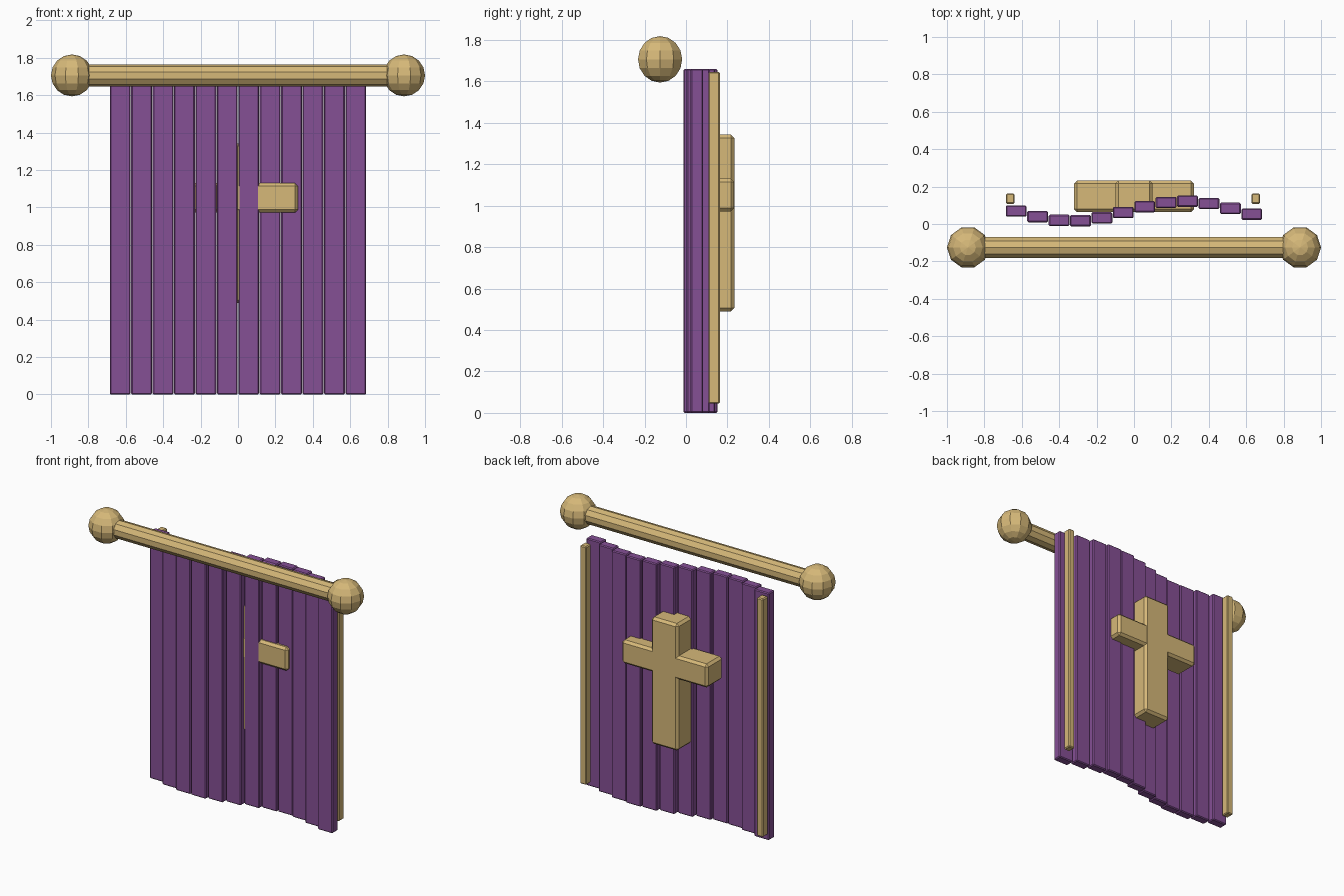
import bpy, bmesh, math
from mathutils import Matrix, Vector

if "Cube" in bpy.data.objects:
    bpy.data.objects.remove(bpy.data.objects["Cube"], do_unlink=True)


def material(name, rgb):
    mat = bpy.data.materials.new(name)
    mat.use_nodes = True
    colour = (*rgb, 1.0)
    mat.diffuse_color = colour
    mat.node_tree.nodes["Principled BSDF"].inputs["Base Color"].default_value = colour
    return mat


purple = material("purple cloth", (0.235, 0.08, 0.30))
gold = material("pale gold", (0.67, 0.48, 0.19))


def add_object(name, bm, mat):
    bmesh.ops.recalc_face_normals(bm, faces=bm.faces[:])
    mesh = bpy.data.meshes.new(name)
    bm.to_mesh(mesh)
    bm.free()
    mesh.materials.append(mat)
    obj = bpy.data.objects.new(name, mesh)
    bpy.context.collection.objects.link(obj)
    return obj


def box(name, low, high, mat, chamfer):
    """Chamfered box between two opposite corners."""
    low, high = Vector(low), Vector(high)
    bm = bmesh.new()
    bmesh.ops.create_cube(bm, size=1)
    bmesh.ops.scale(bm, vec=high - low, verts=bm.verts[:])
    bmesh.ops.bevel(bm, geom=bm.edges[:], offset=chamfer, segments=1, affect='EDGES')
    obj = add_object(name, bm, mat)
    obj.location = (low + high) / 2
    return obj


def lathe(name, profile, sides, mat, location, turn=None):
    """Spin (radius, height) points about z, then turn the result."""
    bm = bmesh.new()
    verts = [bm.verts.new((r, 0, h)) for r, h in profile]
    edges = [bm.edges.new(pair) for pair in zip(verts, verts[1:])]
    bmesh.ops.spin(bm, geom=verts + edges, cent=(0, 0, 0), axis=(0, 0, 1),
                   angle=math.tau, steps=sides)
    bmesh.ops.remove_doubles(bm, verts=bm.verts[:], dist=0.0005)
    if turn:
        bmesh.ops.transform(bm, matrix=turn, verts=bm.verts[:])
    obj = add_object(name, bm, mat)
    obj.location = location
    return obj


# Cloth: upright strips following a wave
STRIPS, PITCH, HALF_W, HALF_D = 12, 0.1145, 0.0555, 0.03
for i in range(STRIPS):
    x = (i - (STRIPS - 1) / 2) * PITCH
    y = 0.069 - 0.053 * math.sin(0.6 * i)
    box(f"cloth_strip_{i + 1}", (x - HALF_W, y - HALF_D, 0),
        (x + HALF_W, y + HALF_D, 1.66), purple, 0.006)

# Edge trims behind the outer strips
for name, x in (("right_trim", -0.662), ("left_trim", 0.651)):
    box(name, (x - 0.023, 0.108, 0.045), (x + 0.023, 0.163, 1.645), gold, 0.006)

# Cross emblem on the back, with one arm showing through the cloth
box("cross_upright", (-0.1, 0.064, 0.49), (0.1, 0.233, 1.343), gold, 0.016)
box("cross_bar", (-0.32, 0.063, 0.972), (0.32, 0.232, 1.13), gold, 0.016)

# Hanging rod and its ball ends
ROD_Y, ROD_Z, BALL_R = -0.125, 1.706, 0.112
lathe("rod", [(0, -0.87), (0.059, -0.87), (0.059, 0.87), (0, 0.87)], 10, gold,
      (0, ROD_Y, ROD_Z), Matrix.Rotation(math.pi / 2, 4, 'Y'))
RINGS = 8
arc = [(BALL_R * math.sin(math.pi * k / RINGS), BALL_R * math.cos(math.pi * k / RINGS))
       for k in range(RINGS + 1)]
for name, side in (("right_ball", -1), ("left_ball", 1)):
    lathe(name, arc, 10, gold, (side * (1 - BALL_R), ROD_Y, ROD_Z))
